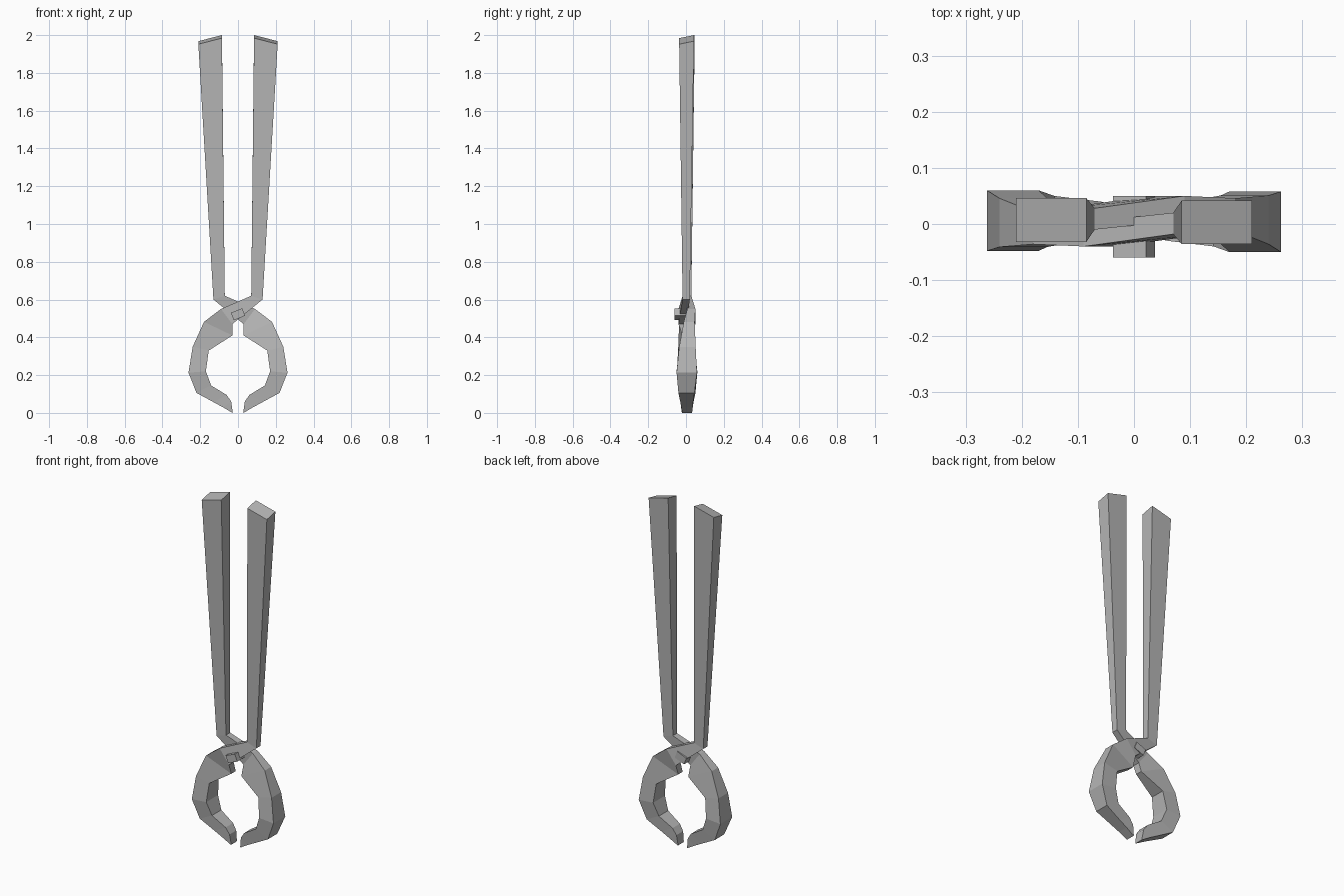
import bpy
import bmesh
import math
from mathutils import Matrix, Vector

default_cube = bpy.data.objects.get("Cube")
if default_cube:
    bpy.data.objects.remove(default_cube, do_unlink=True)

# One plain steel colour
steel = bpy.data.materials.new("steel_grey")
steel.use_nodes = True
steel_colour = (0.46, 0.46, 0.46, 1)
steel.diffuse_color = steel_colour
steel.node_tree.nodes["Principled BSDF"].inputs["Base Color"].default_value = steel_colour


def make_object(name, bm):
    """Turn a bmesh into a flat shaded steel object."""
    bmesh.ops.recalc_face_normals(bm, faces=bm.faces[:])
    mesh = bpy.data.meshes.new(name)
    bm.to_mesh(mesh)
    bm.free()
    mesh.materials.append(steel)
    obj = bpy.data.objects.new(name, mesh)
    bpy.context.collection.objects.link(obj)
    return obj


# Cross-sections from handle end to jaw tip:
# outer (x, z), inner (x, z), (front y, back y)
ARM_SECTIONS = [
    ((.21, 1.96), (.085, 1.992), (-.036, .042)),
    ((.13, .6), (.07, .62), (-.018, .02)),
    ((-.03, .47), (-.09, .55), (-.04, .003)),
    ((-.03, .41), (-.18, .482), (-.036, .022)),
    ((-.155, .33), (-.24, .35), (-.041, .046)),
    ((-.17, .22), (-.262, .213), (-.048, .06)),
    ((-.142, .145), (-.22, .106), (-.035, .05)),
    ((-.06, .095), (-.13, .057), (-.028, .04)),
    ((-.036, .06), (-.08, .03), (-.026, .035)),
    ((-.028, .004), (-.03, 0), (-.022, .03)),
]


def make_arm(name, turned):
    """Skin the sections with quads; the turned arm is spun half a turn."""
    bm = bmesh.new()
    rings = []
    for index, (a, b, depth) in enumerate(ARM_SECTIONS):
        front, back = depth
        corners = [(a, front), (b, front), (b, back), (a, back)]
        ring = []
        for (x, z), y in corners:
            point = Vector((x, y, z))
            # the shoulder twists backwards on its inside edge
            if index == 3 and (x, z) == a and y == front:
                point.y += .018
            if turned:
                point.x = -point.x
                point.y = .01 - point.y
            # handle ends slope down towards the front
            if index == 0:
                point.z += .008 if point.y > 0 else -.008
            ring.append(bm.verts.new(point))
        rings.append(ring)

    for ring, following in zip(rings, rings[1:]):
        for i in range(4):
            j = (i + 1) % 4
            bm.faces.new((ring[i], ring[j], following[j], following[i]))
    bm.faces.new(rings[0])
    bm.faces.new(rings[-1])
    return make_object(name, bm)


# Two crossing arms
make_arm("front_arm", turned=False)
make_arm("rear_arm", turned=True)

# Square pivot bolt through the crossing
bolt = bmesh.new()
placement = (Matrix.Translation((0, -.005, .522))
             @ Matrix.Rotation(math.radians(-22), 4, "Y")
             @ Matrix.Diagonal((.064, .11, .042, 1)))
bmesh.ops.create_cube(bolt, size=1, matrix=placement)
make_object("pivot_bolt", bolt)
